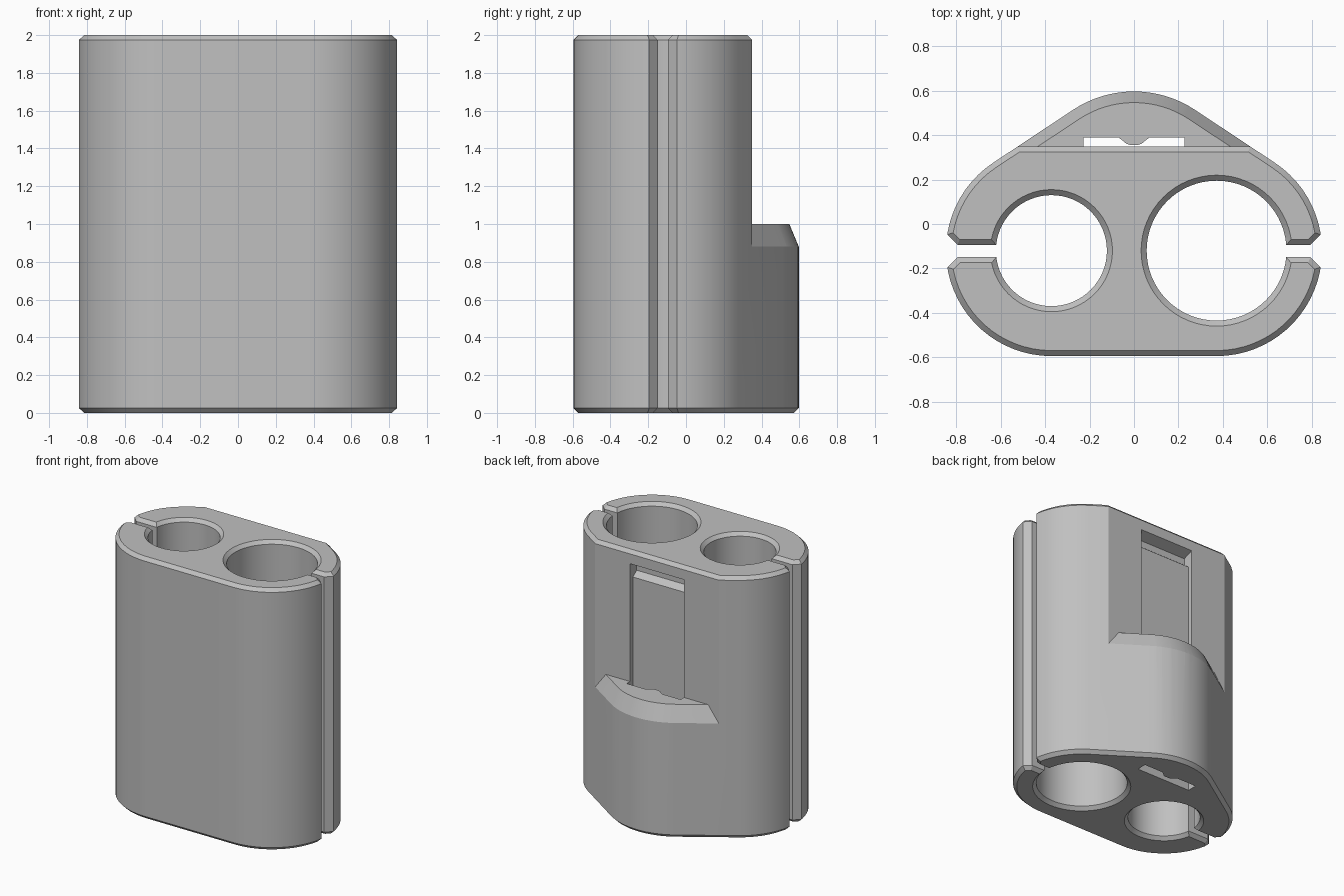
import bpy, bmesh
from math import sin, cos, radians, pi
from mathutils import Vector

cube = bpy.data.objects.get("Cube")
if cube:
    bpy.data.objects.remove(cube, do_unlink=True)

grey = bpy.data.materials.new("plain grey")
grey.use_nodes = True
colour = (0.53, 0.53, 0.53, 1)
grey.diffuse_color = colour
grey.node_tree.nodes["Principled BSDF"].inputs["Base Color"].default_value = colour

HEIGHT, CHAMFER = 2.0, 0.025
TUBE_X, TUBE_Y = 0.372, -0.12


def loft(name, sections):
    """Closed solid through matching rings of 3D points."""
    bm = bmesh.new()
    rings = [[bm.verts.new(p) for p in s] for s in sections]
    n = len(rings[0])
    for a, b in zip(rings, rings[1:]):
        for i in range(n):
            j = (i + 1) % n
            bm.faces.new((a[i], a[j], b[j], b[i]))
    bm.faces.new(rings[0])
    bm.faces.new(rings[-1])
    bmesh.ops.recalc_face_normals(bm, faces=bm.faces)
    mesh = bpy.data.meshes.new(name)
    bm.to_mesh(mesh)
    bm.free()
    mesh.materials.append(grey)
    obj = bpy.data.objects.new(name, mesh)
    bpy.context.collection.objects.link(obj)
    return obj


def stack(name, shape, levels):
    """Loft the outline shape(offset) through (z, offset) levels."""
    return loft(name, [[(x, y, z) for x, y in shape(d)] for z, d in levels])


def prism_x(name, profile, half):
    """Extrude a (y, z) profile across x."""
    return loft(name, [[(x, y, z) for y, z in profile] for x in (-half, half)])


def cut(target, cutter):
    mod = target.modifiers.new("cut", 'BOOLEAN')
    mod.operation = 'DIFFERENCE'
    mod.solver = 'EXACT'
    mod.object = cutter
    bpy.context.view_layer.objects.active = target
    bpy.ops.object.modifier_apply(modifier=mod.name)
    bpy.data.objects.remove(cutter, do_unlink=True)


def arc(cx, cy, r, start, end, steps):
    angles = [radians(start + (end - start) * i / steps) for i in range(steps + 1)]
    return [(cx + r * cos(a), cy + r * sin(a)) for a in angles]


def outline(d):
    """Rounded body outline, grown by d."""
    lean = 56.6
    return (arc(TUBE_X, TUBE_Y, 0.475 + d, -90, lean, 28)
            + arc(0, 0.1, 0.497 + d, lean, 180 - lean, 16)
            + arc(-TUBE_X, TUBE_Y, 0.475 + d, 180 - lean, 270, 28))


# main body with chamfered rims
body = stack("holder_body", outline, [(0, -CHAMFER), (CHAMFER, 0),
                                      (HEIGHT - CHAMFER, 0), (HEIGHT, -CHAMFER)])

# flat upper back, leaving the sloped shoulder of the lower bulge
back_cutter = prism_x("back_cutter", [(0.35, 0.7), (0.35, HEIGHT - CHAMFER),
                                      (0.30, HEIGHT + CHAMFER), (0.9, HEIGHT + CHAMFER),
                                      (0.9, 0.7)], 1.2)
shoulder = stack("shoulder", outline, [(0.64, 0.1), (1.0, -0.05)])
cut(back_cutter, shoulder)
cut(body, back_cutter)

# two tube holes with chamfered mouths
rims = [(-CHAMFER, 2 * CHAMFER), (CHAMFER, 0),
        (HEIGHT - CHAMFER, 0), (HEIGHT + CHAMFER, 2 * CHAMFER)]
for side, radius in ((-1, 0.25), (1, 0.315)):
    def circle(d):
        return arc(side * TUBE_X, TUBE_Y, radius + d, 0, 354.375, 63)
    cut(body, stack("tube_cutter", circle, rims))

# side slots with flared outer mouths
for side in (-1, 1):
    def slot(d):
        w, corner = 0.0275 + d, 0.795 - 0.41 * d
        flare = w + 1.0 - corner
        half = [(0.45, w), (corner, w), (1.0, flare)]
        pts = half + [(x, -y) for x, y in reversed(half)]
        return [(side * x, TUBE_Y - 0.002 + y) for x, y in pts]
    cut(body, stack("slot_cutter", slot, rims))

# clip channel, with a ridge on its rear wall, open at the bottom
RIDGE = [(0.07, 0.39), (0.05, 0.375), (0.035, 0.362), (0.018, 0.356)]
ridge = RIDGE + [(-x, y) for x, y in reversed(RIDGE)]
channel = [(-0.228, 0.315), (0.228, 0.315), (0.228, 0.39)] + ridge + [(-0.228, 0.39)]
cut(body, stack("channel_cutter", lambda d: channel, [(-0.1, 0), (1.1, 0)]))

# upper recess with a deeper latch notch at its top
cut(body, prism_x("recess_cutter", [(0.315, 1.0), (0.315, 1.785), (0.27, 1.82),
                                    (0.27, 1.87), (0.35, 1.90), (0.5, 1.90),
                                    (0.5, 1.0)], 0.228))

# smooth curved walls, crisp edges
bpy.ops.object.select_all(action='DESELECT')
body.select_set(True)
bpy.context.view_layer.objects.active = body
bpy.ops.object.shade_smooth_by_angle(angle=radians(20))
